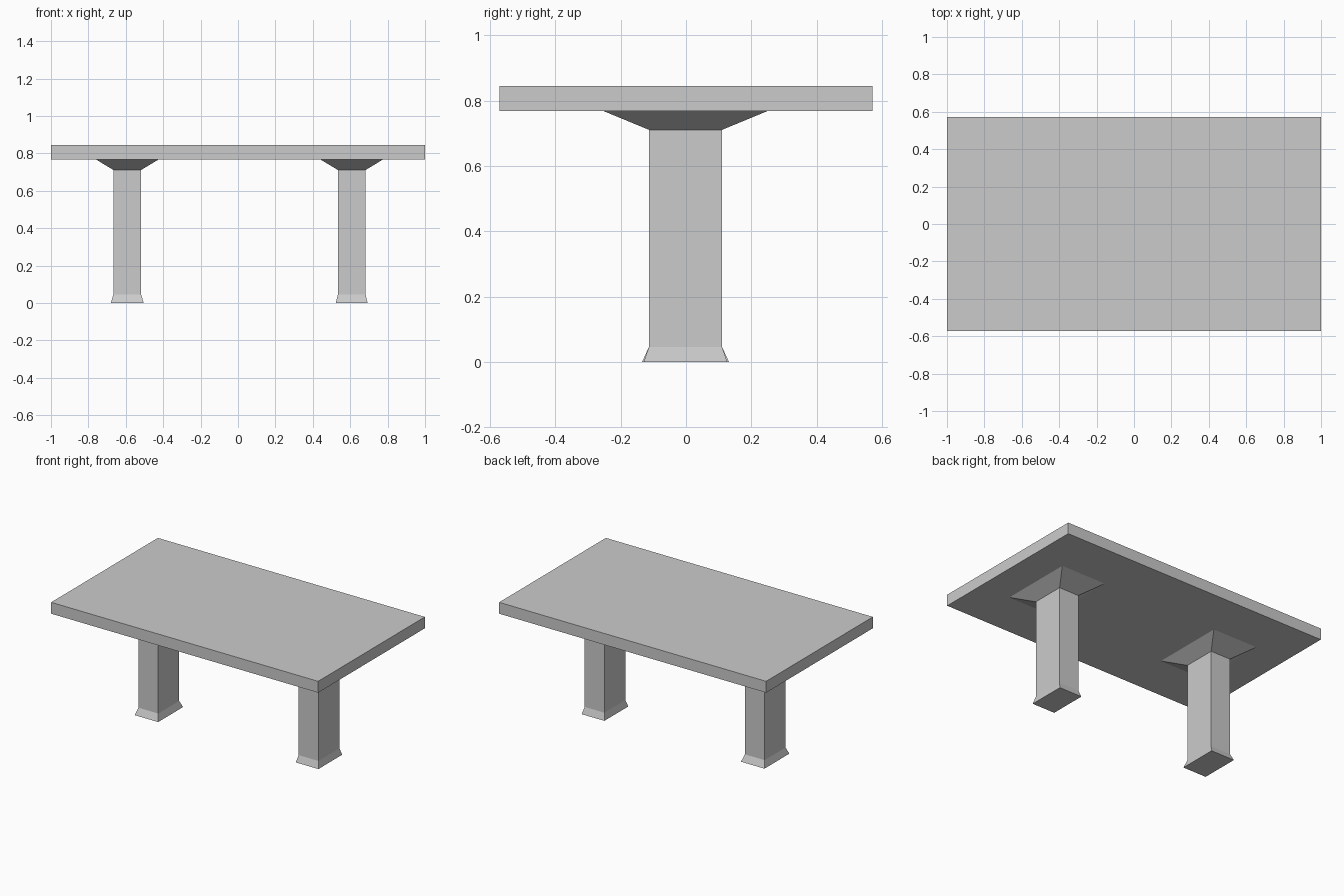
import bpy, bmesh

if "Cube" in bpy.data.objects:
    bpy.data.objects.remove(bpy.data.objects["Cube"])


def loft(name, sections):
    """Stack rectangular sections (x0, x1, y0, y1, z) into one closed solid."""
    bm = bmesh.new()
    rings = [[bm.verts.new(p) for p in ((x0, y0, z), (x1, y0, z), (x1, y1, z), (x0, y1, z))]
             for x0, x1, y0, y1, z in sections]
    for low, high in zip(rings, rings[1:]):
        for i in range(4):
            j = (i + 1) % 4
            bm.faces.new((low[i], low[j], high[j], high[i]))
    bm.faces.new(rings[0][::-1])
    bm.faces.new(rings[-1])
    mesh = bpy.data.meshes.new(name)
    bm.to_mesh(mesh)
    bm.free()
    obj = bpy.data.objects.new(name, mesh)
    bpy.context.collection.objects.link(obj)
    return obj


def pedestal(name, cx, foot_x, foot_y):
    """Column with a splayed foot and a flared capital under the top."""
    yc = -0.0015
    half_sizes = ((foot_x, foot_y, 0), (0.074, 0.112, 0.046),
                  (0.074, 0.112, 0.711), (0.168, 0.25, 0.768))
    loft(name, [(cx - hx, cx + hx, yc - hy, yc + hy, z) for hx, hy, z in half_sizes])


# Tabletop slab
loft("tabletop", [(-1, 1, -0.571, 0.571, 0.768), (-1, 1, -0.571, 0.571, 0.845)])

# Two pedestal legs, the left foot slightly wider
pedestal("left_leg", -0.592, 0.088, 0.133)
pedestal("right_leg", 0.608, 0.085, 0.128)
